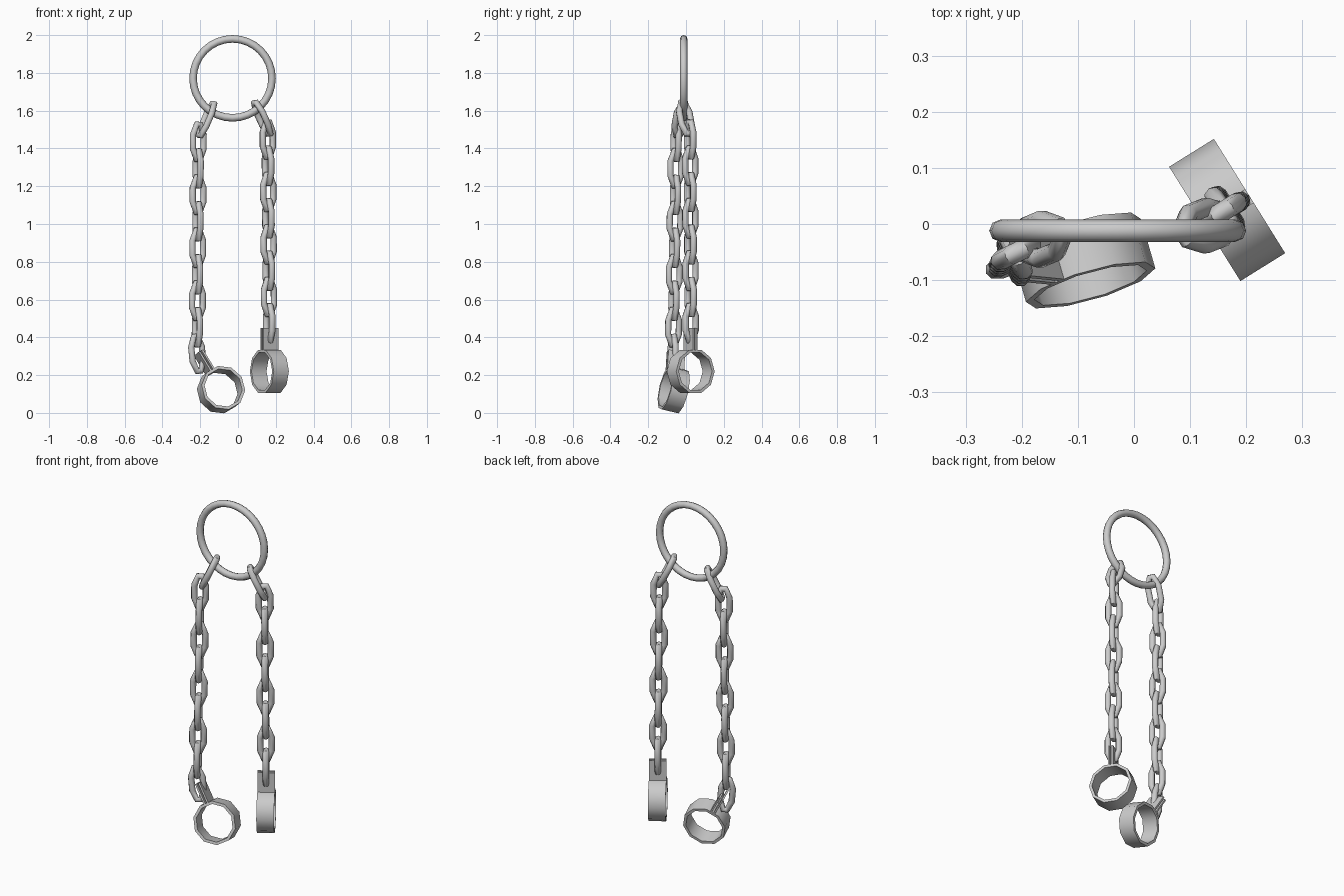
import bpy, bmesh, math
from mathutils import Vector, Matrix

if "Cube" in bpy.data.objects:
    bpy.data.objects.remove(bpy.data.objects["Cube"])


def finish(bm, name, matrix, angle):
    bmesh.ops.recalc_face_normals(bm, faces=bm.faces[:])
    me = bpy.data.meshes.new(name)
    bm.to_mesh(me)
    bm.free()
    ob = bpy.data.objects.new(name, me)
    ob.matrix_world = matrix
    bpy.context.collection.objects.link(ob)
    bpy.ops.object.select_all(action='DESELECT')
    ob.select_set(True)
    bpy.context.view_layer.objects.active = ob
    bpy.ops.object.shade_smooth_by_angle(angle=math.radians(angle))
    return ob


def frame(centre, width_dir, up_dir):
    """Local x = width_dir, local z = up_dir (made perpendicular)."""
    x = Vector(width_dir).normalized()
    z = Vector(up_dir)
    z = (z - x * z.dot(x)).normalized()
    y = z.cross(x)
    rot = Matrix((x, y, z)).transposed().to_4x4()
    return Matrix.Translation(centre) @ rot


def closed_tube(path, radius, sides=8):
    """Tube around a closed path lying in the local xz plane."""
    bm = bmesh.new()
    n = len(path)
    pts = [Vector((x, 0, z)) for x, z in path]
    rows = []
    for i, p in enumerate(pts):
        a = (p - pts[i - 1]).normalized()
        b = (pts[(i + 1) % n] - p).normalized()
        t = (a + b).normalized()
        out = t.cross(Vector((0, 1, 0)))
        rows.append([bm.verts.new(p + out * radius * math.cos(k * math.tau / sides)
                                  + Vector((0, radius * math.sin(k * math.tau / sides), 0)))
                     for k in range(sides)])
    for i in range(n):
        r, s = rows[i], rows[(i + 1) % n]
        for k in range(sides):
            j = (k + 1) % sides
            bm.faces.new((r[k], r[j], s[j], s[k]))
    return bm


# Hanging ring
circle = [(0.209 * math.cos(i * math.tau / 32), 0.209 * math.sin(i * math.tau / 32))
          for i in range(32)]
finish(closed_tube(circle, 0.02), "hanging_ring",
       Matrix.Translation((-0.029, -0.012, 1.771)), 50)

# Low-poly elongated chain link with tapered ends
LINK = [(0.031, -0.038), (0.031, 0.038), (0.011, 0.092), (-0.011, 0.092),
        (-0.031, 0.038), (-0.031, -0.038), (-0.011, -0.092), (0.011, -0.092)]


def link(name, centre, width_dir, up_dir):
    finish(closed_tube(LINK, 0.0175), name, frame(centre, width_dir, up_dir), 60)


def chain(side, start, end, count, turn, top_centre, top_up, last_up):
    """Links alternate a quarter turn; the tilted top link hooks the ring."""
    c, s = math.cos(math.radians(turn)), math.sin(math.radians(turn))
    wide, narrow = Vector((c, s, 0)), Vector((s, -c, 0))
    start, end = Vector(start), Vector(end)
    tz = Vector(top_up).normalized()
    link(side + "_top_link", top_centre, narrow - tz * narrow.dot(tz), tz)
    for i in range(count):
        w = narrow if i % 2 else wide
        u = Vector(last_up) if i == count - 1 else start - end
        u.normalize()
        link(f"{side}_link_{i + 1}", start.lerp(end, i / (count - 1)),
             w - u * w.dot(u), u)


chain("left", (-0.21, -0.052, 1.435), (-0.216, -0.068, 0.313), 9, 25,
      (-0.166, -0.027, 1.553), (0.07, 0.03, 0.165), (-0.1, 0.0, 1))
chain("right", (0.158, 0.022, 1.447), (0.165, 0.025, 0.475), 8, 32,
      (0.128, -0.003, 1.56), (-0.075, -0.03, 0.165), (0, 0, 1))


# Ten-sided cuffs with a pair of flat lug plates
def cuff(side, centre, axis, up):
    mat = frame(centre, axis, up)
    half = 0.047
    bm = bmesh.new()
    rows = []
    for i in range(10):
        a = i * math.tau / 10
        rows.append([bm.verts.new((x, r * math.cos(a), r * math.sin(a)))
                     for x, r in ((-half, 0.12), (half, 0.12), (half, 0.104), (-half, 0.104))])
    for i in range(10):
        r, s = rows[i], rows[(i + 1) % 10]
        for k in range(4):
            j = (k + 1) % 4
            bm.faces.new((r[k], r[j], s[j], s[k]))
    finish(bm, side + "_cuff", mat, 40)
    bm = bmesh.new()
    for y in (-0.0095, 0.0095):
        bmesh.ops.create_cube(bm, size=1, matrix=Matrix.Translation((0, y, 0.1675))
                              @ Matrix.Diagonal((2 * half, 0.01, 0.125, 1)))
    finish(bm, side + "_cuff_lug", mat, 30)


cuff("left", (-0.09, -0.065, 0.123), (-0.27, 0.935, -0.22), (-0.515, 0.05, 0.85))
cuff("right", (0.166, 0.025, 0.22), (0.85, 0.53, 0), (0, 0, 1))
